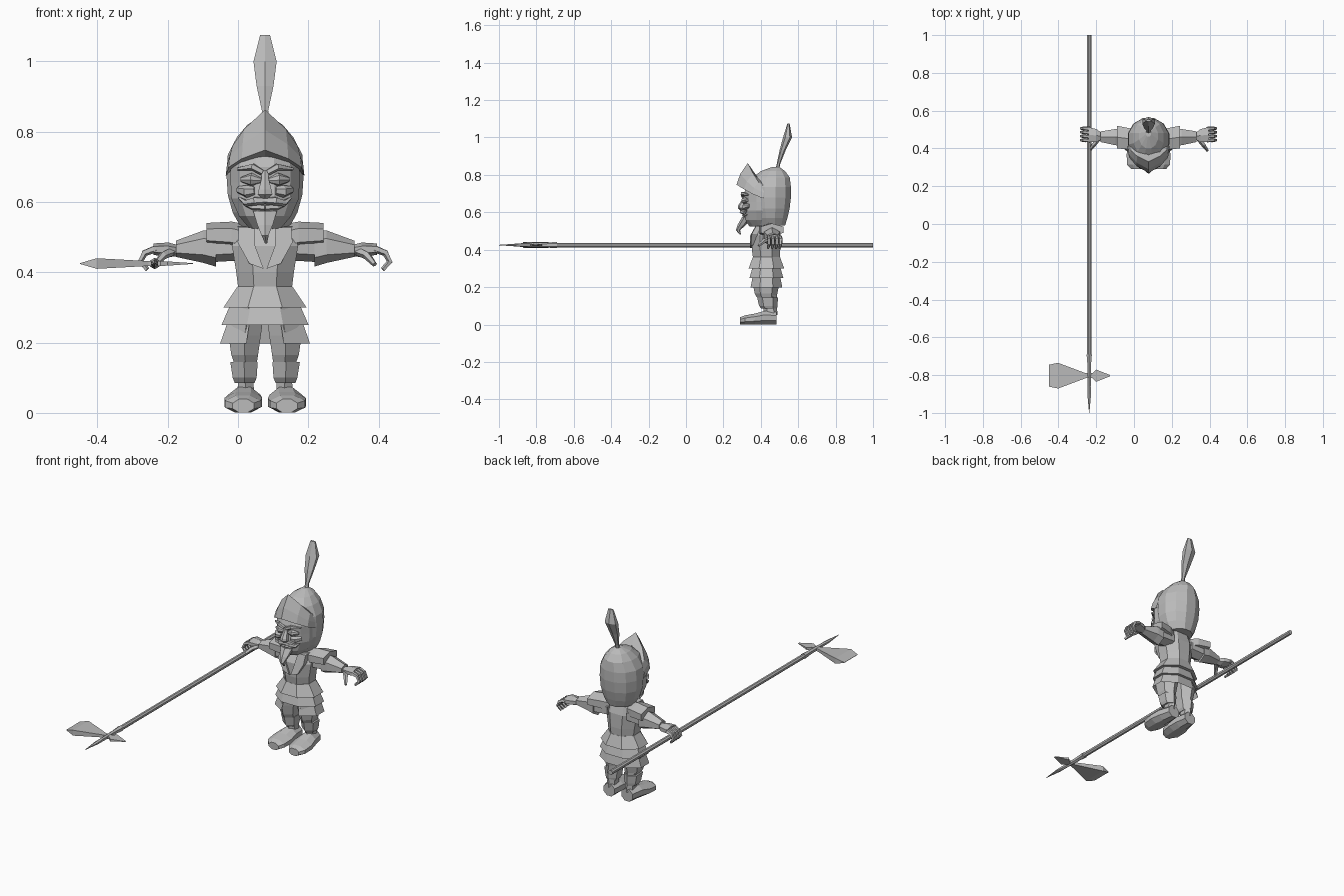
import bpy, bmesh, math
from mathutils import Vector

CX = 0.077   # the figure stands right of the origin
grey = bpy.data.materials.new("plain_grey")
grey.diffuse_color = (0.5, 0.5, 0.5, 1)


def finish(name, bm, mirror=False):
    """Shift to the figure's axis, optionally add the mirrored twin."""
    bmesh.ops.recalc_face_normals(bm, faces=bm.faces[:])
    if mirror:
        twin = bmesh.ops.duplicate(bm, geom=bm.verts[:] + bm.edges[:] + bm.faces[:])["geom"]
        for v in twin:
            if isinstance(v, bmesh.types.BMVert):
                v.co.x = -v.co.x
        bmesh.ops.reverse_faces(bm, faces=[f for f in twin if isinstance(f, bmesh.types.BMFace)])
    for v in bm.verts:
        v.co.x += CX
    me = bpy.data.meshes.new(name)
    bm.to_mesh(me)
    bm.free()
    me.materials.append(grey)
    ob = bpy.data.objects.new(name, me)
    bpy.context.collection.objects.link(ob)
    return ob


def skin(bm, loops, cap=True, closed=True):
    rows = [[bm.verts.new(p) for p in lp] for lp in loops]
    n = len(rows[0])
    for a, b in zip(rows, rows[1:]):
        for i in range(n if closed else n - 1):
            j = (i + 1) % n
            bm.faces.new((a[i], a[j], b[j], b[i]))
    if cap:
        bm.faces.new(rows[0])
        bm.faces.new(rows[-1])


def loft(name, rings, n=8, axis="z", mirror=False, cap=True, front_gap=False):
    """Rings: (position on axis, centre u, centre v, radius u, radius v)."""
    bm = bmesh.new()
    k = 1 / math.cos(math.pi / n)
    loops = []
    for t, u, v, ru, rv in rings:
        lp = []
        for i in range(n):
            a = 2 * math.pi * (i + 0.5) / n
            p, q = u + k * ru * math.cos(a), v + k * rv * math.sin(a)
            lp.append({"z": (p, q, t), "x": (t, p, q), "y": (p, t, q)}[axis])
        loops.append(lp)
    skin(bm, loops, cap)
    if front_gap:
        bm.normal_update()
        gap = [f for f in bm.faces if abs(f.calc_center_median().x) < 0.01
               and f.calc_center_median().y < 0.42]
        bmesh.ops.delete(bm, geom=gap, context="FACES")
    return finish(name, bm, mirror)


def tube(name, paths, radii, n=5, mirror=True):
    """Round tapered limbs along point paths."""
    bm = bmesh.new()
    for pts in paths:
        pts = [Vector(p) for p in pts]
        loops = []
        for i, p in enumerate(pts):
            d = (pts[min(i + 1, len(pts) - 1)] - pts[max(i - 1, 0)]).normalized()
            s = d.cross(Vector((0, 1, 0.1))).normalized()
            w = d.cross(s)
            loops.append([p + radii[i] * (s * math.cos(2 * math.pi * j / n) + w * math.sin(2 * math.pi * j / n))
                          for j in range(n)])
        skin(bm, loops)
    return finish(name, bm, mirror)


def plate(name, outline, depth, mirror=False):
    """Outline of (x, y, z) points pushed back along y."""
    bm = bmesh.new()
    skin(bm, [outline, [(x, y + depth, z) for x, y, z in outline]])
    return finish(name, bm, mirror)


# Feet, shins, cuffs and thighs
loft("shoe", [(0.29, -0.062, 0.020, 0.030, 0.019), (0.315, -0.064, 0.025, 0.050, 0.024),
              (0.37, -0.062, 0.030, 0.054, 0.029), (0.42, -0.059, 0.037, 0.046, 0.036),
              (0.485, -0.055, 0.034, 0.034, 0.033)], 8, "y", True)
loft("shin", [(0.05, -0.055, 0.452, 0.024, 0.032), (0.09, -0.055, 0.450, 0.022, 0.032),
              (0.16, -0.058, 0.440, 0.030, 0.040)], 6, mirror=True)
loft("boot_cuff", [(0.085, -0.058, 0.445, 0.028, 0.036), (0.10, -0.058, 0.440, 0.034, 0.043),
                   (0.145, -0.060, 0.436, 0.039, 0.048)], 6, mirror=True)
loft("trouser_leg", [(0.145, -0.056, 0.432, 0.033, 0.046), (0.165, -0.058, 0.428, 0.038, 0.052),
                     (0.22, -0.058, 0.428, 0.046, 0.062), (0.31, -0.045, 0.43, 0.045, 0.065)], 6, mirror=True)

# Skirt in three flared tiers, the lowest open at the front
for i, (z1, z0, r1, r0, gap) in enumerate([(0.36, 0.30, 0.078, 0.118, False),
                                           (0.31, 0.25, 0.098, 0.124, False),
                                           (0.26, 0.197, 0.106, 0.128, True)]):
    loft(f"skirt_tier_{i + 1}", [(z0, 0, 0.43, r0, 0.095 - 0.005 * i), (z1, 0, 0.43, r1, 0.073)],
         8, cap=not gap, front_gap=gap)

# Torso, collar and coat fronts
loft("torso", [(0.30, 0, 0.43, 0.078, 0.07), (0.36, 0, 0.43, 0.077, 0.072), (0.40, 0, 0.428, 0.082, 0.076),
               (0.475, 0, 0.427, 0.094, 0.075), (0.53, 0, 0.435, 0.080, 0.050)], 8)
loft("neck", [(0.50, 0, 0.43, 0.055, 0.05), (0.56, 0, 0.43, 0.045, 0.05)], 8)
plate("coat_front", [(-0.075, 0.375, 0.527), (-0.03, 0.372, 0.527), (-0.028, 0.343, 0.475),
                     (-0.004, 0.343, 0.41), (-0.045, 0.347, 0.425), (-0.078, 0.352, 0.485)], 0.03, True)

# Arms: shoulder pads, upper sleeves, flared cuffs, hands
loft("shoulder_pad", [(-0.055, 0.44, 0.495, 0.045, 0.036), (-0.095, 0.45, 0.505, 0.056, 0.034),
                      (-0.166, 0.46, 0.507, 0.060, 0.029)], 6, "x", True)
loft("upper_sleeve", [(-0.06, 0.45, 0.475, 0.045, 0.035), (-0.16, 0.46, 0.470, 0.038, 0.036)], 6, "x", True)
loft("forearm_sleeve", [(-0.140, 0.46, 0.467, 0.044, 0.044), (-0.175, 0.46, 0.473, 0.043, 0.040),
                        (-0.254, 0.462, 0.467, 0.028, 0.020)], 6, "x", True)
loft("palm", [(-0.250, 0.465, 0.462, 0.018, 0.014), (-0.275, 0.468, 0.464, 0.034, 0.018),
              (-0.318, 0.473, 0.466, 0.040, 0.014)], 6, "x", True)
tube("fingers", [[(-0.31, y, 0.468), (-0.343, y + 0.003, 0.455), (-0.355, y + 0.002, 0.43), (-0.335, y - 0.003, 0.408)]
                 for y in (0.442, 0.463, 0.484, 0.504)], [0.011, 0.010, 0.009, 0.007])
tube("thumb", [[(-0.265, 0.452, 0.46), (-0.290, 0.42, 0.448), (-0.312, 0.388, 0.422)]], [0.013, 0.012, 0.007])

# Head
loft("face", [(0.525, 0, 0.41, 0.045, 0.07), (0.56, 0, 0.40, 0.074, 0.088), (0.61, 0, 0.40, 0.096, 0.092),
              (0.655, 0, 0.40, 0.098, 0.086), (0.70, 0, 0.40, 0.098, 0.090), (0.745, 0, 0.41, 0.090, 0.085)], 12)
tube("cheek", [[(-0.030, 0.312, 0.632), (-0.052, 0.316, 0.630), (-0.076, 0.338, 0.635)]], [0.012, 0.018, 0.010], 6)
tube("closed_eye", [[(-0.012, 0.315, 0.662), (-0.038, 0.314, 0.664), (-0.068, 0.326, 0.664)]],
     [0.008, 0.019, 0.007], 8)
tube("eyebrow", [[(-0.008, 0.305, 0.684), (-0.035, 0.302, 0.700), (-0.078, 0.332, 0.694)]], [0.009, 0.011, 0.005], 5)
loft("nose", [(0.610, 0, 0.302, 0.010, 0.010), (0.622, 0, 0.296, 0.021, 0.017), (0.636, 0, 0.296, 0.018, 0.015),
              (0.668, 0, 0.311, 0.010, 0.010), (0.69, 0, 0.317, 0.010, 0.006)], 6)
tube("moustache", [[(0, 0.302, 0.604), (-0.030, 0.299, 0.603), (-0.055, 0.312, 0.597), (-0.075, 0.325, 0.613)]],
     [0.010, 0.013, 0.010, 0.003], 5)
tube("lip", [[(0, 0.308, 0.584), (-0.035, 0.316, 0.585), (-0.055, 0.33, 0.590)]], [0.009, 0.008, 0.003], 5)
loft("beard", [(0.482, 0.003, 0.290, 0.003, 0.004), (0.505, 0.0, 0.278, 0.010, 0.010), (0.535, 0, 0.300, 0.022, 0.020),
               (0.575, 0, 0.325, 0.034, 0.022)], 6)

# Helmet: ring shell, faces over the wearer's face removed
helmet = loft("helmet", [(0.530, 0, 0.455, 0.070, 0.075), (0.57, 0, 0.452, 0.092, 0.090),
                         (0.62, 0, 0.450, 0.106, 0.104), (0.68, 0, 0.450, 0.110, 0.111),
                         (0.735, 0, 0.450, 0.106, 0.111), (0.785, 0, 0.455, 0.080, 0.100),
                         (0.82, 0, 0.465, 0.050, 0.065), (0.843, 0, 0.48, 0.014, 0.018)], 12)

# Upturned visor: under-lip, front edge and rising peak
bm = bmesh.new()
us = [-1, -0.75, -0.4, 0, 0.4, 0.75, 1]
rows = [[], [], [], []]
for u in us:
    w, x = 1 - abs(u), 0.112 * math.sin(u * math.pi / 2)
    rows[0].append((x * 0.94, 0.42 - 0.085 * w ** 0.6, 0.68 + 0.045 * w))
    rows[1].append((x, 0.41 - 0.14 * w ** 0.65, 0.675 + 0.073 * w ** 0.8))
    rows[2].append((x * 0.97, 0.415 - 0.125 * w ** 0.65, 0.705 + 0.100 * w))
    rows[3].append((x * 0.90, 0.425 - 0.095 * w ** 0.7, 0.725 + 0.138 * w))
rows.append([(p[0] * 0.9, p[1] + 0.035, p[2] - 0.06 * (1 - abs(u))) for p, u in zip(rows[3], us)])
skin(bm, rows, cap=False, closed=False)
finish("helmet_visor", bm)

# Plume
loft("plume", [(0.825, 0, 0.487, 0.012, 0.009), (0.86, 0, 0.495, 0.009, 0.008), (0.93, 0, 0.516, 0.024, 0.014),
               (1.00, 0, 0.543, 0.033, 0.021), (1.075, 0, 0.548, 0.014, 0.005)], 4 + 2)

# Halberd held in the right hand
PX, PZ = -0.237 - CX, 0.425
loft("pole", [(1.0, PX, PZ, 0.012, 0.012), (-0.70, PX, PZ, 0.012, 0.012)], 8, "y")
loft("spear_point", [(-0.69, PX, PZ, 0.014, 0.014), (-0.74, PX, PZ, 0.010, 0.012),
                     (-0.86, PX, PZ, 0.008, 0.010), (-0.90, PX, PZ, 0.010, 0.007),
                     (-1.0, PX, PZ, 0.001, 0.001)], 6, "y")
bm = bmesh.new()
blade = [(-0.450, 0.058, 0.001), (-0.402, 0.068, 0.015), (-0.255, 0.013, 0.007), (-0.22, 0.013, 0.007),
         (-0.200, 0.032, 0.006), (-0.128, 0.004, 0.001)]
skin(bm, [[(x - CX, -0.803 - h, PZ - d), (x - CX, -0.803 + h, PZ - d),
           (x - CX, -0.803 + h, PZ + d), (x - CX, -0.803 - h, PZ + d)] for x, h, d in blade])
finish("axe_blade", bm)
